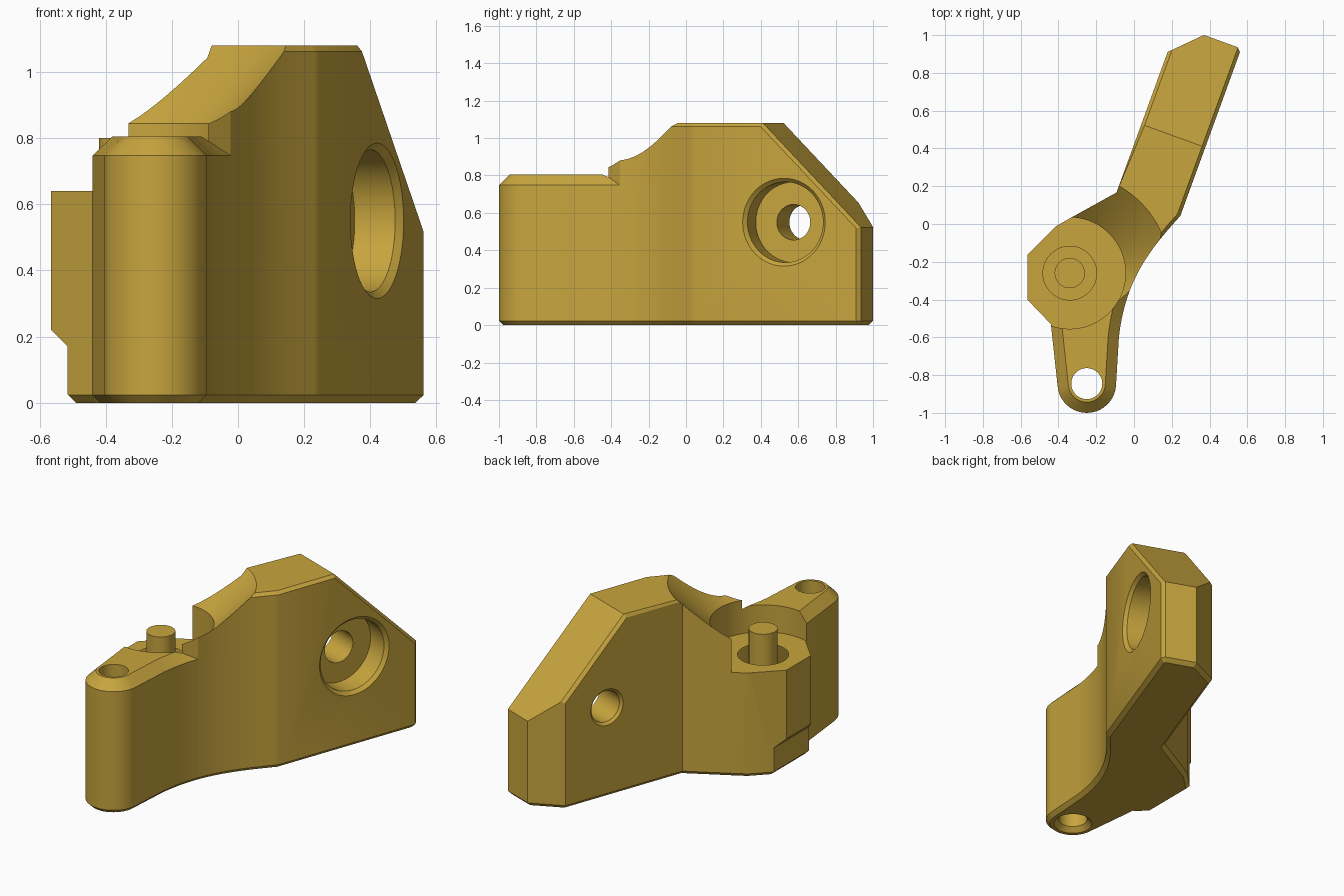
import bpy, bmesh, math
from mathutils import Vector
from mathutils.geometry import interpolate_bezier

if "Cube" in bpy.data.objects:
    bpy.data.objects.remove(bpy.data.objects["Cube"])

D = Vector((0.342, 0.94, 0)).normalized()   # direction along the plate
N = Vector((D.y, -D.x, 0))                  # direction across the plate
UP = Vector((0, 0, 1))
PIVOT = Vector((-0.34, -0.26, 0))           # centre of the round pocket

mat = bpy.data.materials.new("mustard")
mat.diffuse_color = (0.578, 0.376, 0.048, 1)
mat.use_nodes = True
mat.node_tree.nodes["Principled BSDF"].inputs["Base Color"].default_value = mat.diffuse_color


def plate_pt(s, t):
    return D * s + N * t


def make_object(name, bm):
    bmesh.ops.recalc_face_normals(bm, faces=bm.faces[:])
    me = bpy.data.meshes.new(name)
    bm.to_mesh(me)
    bm.free()
    me.materials.append(mat)
    ob = bpy.data.objects.new(name, me)
    bpy.context.collection.objects.link(ob)
    return ob


def prism(points, height):
    bm = bmesh.new()
    base = bm.faces.new([bm.verts.new((p[0], p[1], 0)) for p in points])
    ext = bmesh.ops.extrude_face_region(bm, geom=[base])
    for v in ext["geom"]:
        if isinstance(v, bmesh.types.BMVert):
            v.co.z = height
    bmesh.ops.recalc_face_normals(bm, faces=bm.faces[:])
    return bm


def chamfer(bm, edges, width):
    bmesh.ops.bevel(bm, geom=edges, offset=width, offset_type='OFFSET',
                    segments=1, affect='EDGES', profile=0.5)


def edges_at(bm, z):
    return [e for e in bm.edges if all(abs(v.co.z - z) < 1e-4 for v in e.verts)]


def lathe(name, profile, origin, axis=UP, segs=64):
    """Solid of revolution from (radius, height) pairs that begin and end on the axis."""
    bm = bmesh.new()
    rot = axis.to_track_quat('Z', 'Y')
    rings = []
    for r, h in profile:
        n = 1 if r == 0 else segs
        rings.append([bm.verts.new(origin + rot @ Vector((
            r * math.cos(math.tau * i / segs), r * math.sin(math.tau * i / segs), h)))
            for i in range(n)])
    for a, b in zip(rings, rings[1:]):
        for i in range(segs):
            j = (i + 1) % segs
            quad = [a[i % len(a)], a[j % len(a)], b[j % len(b)], b[i % len(b)]]
            bm.faces.new(list(dict.fromkeys(quad)))
    return make_object(name, bm)


def combine(target, tool, operation):
    mod = target.modifiers.new("join", 'BOOLEAN')
    mod.operation, mod.object, mod.solver = operation, tool, 'EXACT'
    bpy.ops.object.select_all(action='DESELECT')
    bpy.context.view_layer.objects.active = target
    target.select_set(True)
    bpy.ops.object.modifier_apply(modifier=mod.name)
    bpy.data.objects.remove(tool)


# concave blend between the plate and the arm
start = plate_pt(0.125, 0.216)
blend = interpolate_bezier(start, Vector((0.10, -0.12, 0)), Vector((-0.045, -0.28, 0)),
                           Vector((-0.08, -0.60, 0)), 28)

# plate with the octagonal boss at its foot
outline = [(-0.44, -0.53), (-0.30, -0.54), (-0.16, -0.48)]
outline += [p for p in reversed(blend) if p.y > -0.37]
outline += [plate_pt(*st) for st in ((1.047, 0.216), (1.067, 0.196), (1.067, 0.006),
                                     (0.917, -0.144), (0.125, -0.144))]
outline += [(-0.34, 0.03), (-0.41, -0.01), (-0.565, -0.165), (-0.565, -0.40)]
bm = prism(outline, 1.08)
chamfer(bm, edges_at(bm, 0), 0.023)
# sloping shoulder
cut = bmesh.ops.bisect_plane(bm, geom=bm.verts[:] + bm.edges[:] + bm.faces[:],
                             plane_co=plate_pt(0.51, 0) + UP * 1.08,
                             plane_no=(D + UP).normalized(), clear_outer=True)
bmesh.ops.holes_fill(bm, edges=[e for e in bm.edges if e.is_boundary], sides=0)
bmesh.ops.recalc_face_normals(bm, faces=bm.faces[:])
bm.normal_update()
rim = []
for e in bm.edges:
    lo, hi = sorted((f.normal for f in e.link_faces), key=lambda n: n.z)
    if hi.z > 0.5 and abs(lo.z) < 0.1 and lo.dot(D) < 0.5:
        rim.append(e)
chamfer(bm, rim, 0.018)
body = make_object("bracket_body", bm)

# rounded arm
tip = Vector((-0.25, -0.845))
outline = [(-0.44, -0.53)]
for i in range(21):
    a = math.radians(-175 + 170 * i / 20)
    outline.append((tip.x + 0.155 * math.cos(a), tip.y + 0.155 * math.sin(a)))
outline += [p for p in reversed(blend) if p.y < -0.15]
outline += [(-0.10, -0.10), (-0.44, -0.40)]
bm = prism(outline, 0.805)
chamfer(bm, edges_at(bm, 0), 0.023)
chamfer(bm, edges_at(bm, 0.805), 0.057)
combine(body, make_object("arm", bm), 'UNION')

# round pocket that flares into the plate
combine(body, lathe("pocket_cutter", [(0, 0.64), (0.295, 0.64), (0.295, 0.845),
                                      (0.695, 1.245), (0, 1.245)], PIVOT, segs=96), 'DIFFERENCE')

# raised seat and blind hole in the pocket floor
combine(body, lathe("raised_seat", [(0, 0.55), (0.142, 0.55), (0.142, 0.64),
                                    (0.122, 0.66), (0, 0.66)], PIVOT), 'UNION')
combine(body, lathe("blind_hole_cutter", [(0, 0.40), (0.08, 0.40), (0.08, 0.80), (0, 0.80)],
                    PIVOT), 'DIFFERENCE')

# arm hole, countersunk underneath
combine(body, lathe("arm_hole_cutter", [(0, -0.025), (0.135, -0.025), (0.082, 0.028),
                                        (0.082, 0.95), (0, 0.95)],
                    Vector((tip.x, tip.y, 0))), 'DIFFERENCE')

# counterbored cross hole in the plate
combine(body, lathe("cross_hole_cutter", [(0, -0.02), (0.255, -0.02), (0.215, 0.02),
                                          (0.215, 0.15), (0.095, 0.15), (0.095, 0.345),
                                          (0.13, 0.38), (0, 0.38)],
                    plate_pt(0.636, 0.216) + UP * 0.55, -N), 'DIFFERENCE')

# stepped relief low on the boss
bm = bmesh.new()
profile = [(-0.70, -0.05), (-0.44, -0.05), (-0.515, 0.025), (-0.515, 0.17),
           (-0.565, 0.22), (-0.70, 0.355)]
ends = [[bm.verts.new((x, y, z)) for x, z in profile] for y in (-0.56, 0.06)]
bm.faces.new(ends[0])
bm.faces.new(ends[1])
for i in range(len(profile)):
    j = (i + 1) % len(profile)
    bm.faces.new((ends[0][i], ends[0][j], ends[1][j], ends[1][i]))
combine(body, make_object("relief_cutter", bm), 'DIFFERENCE')

bpy.ops.object.select_all(action='DESELECT')
bpy.context.view_layer.objects.active = body
body.select_set(True)
bpy.ops.object.shade_smooth_by_angle(angle=math.radians(25))
